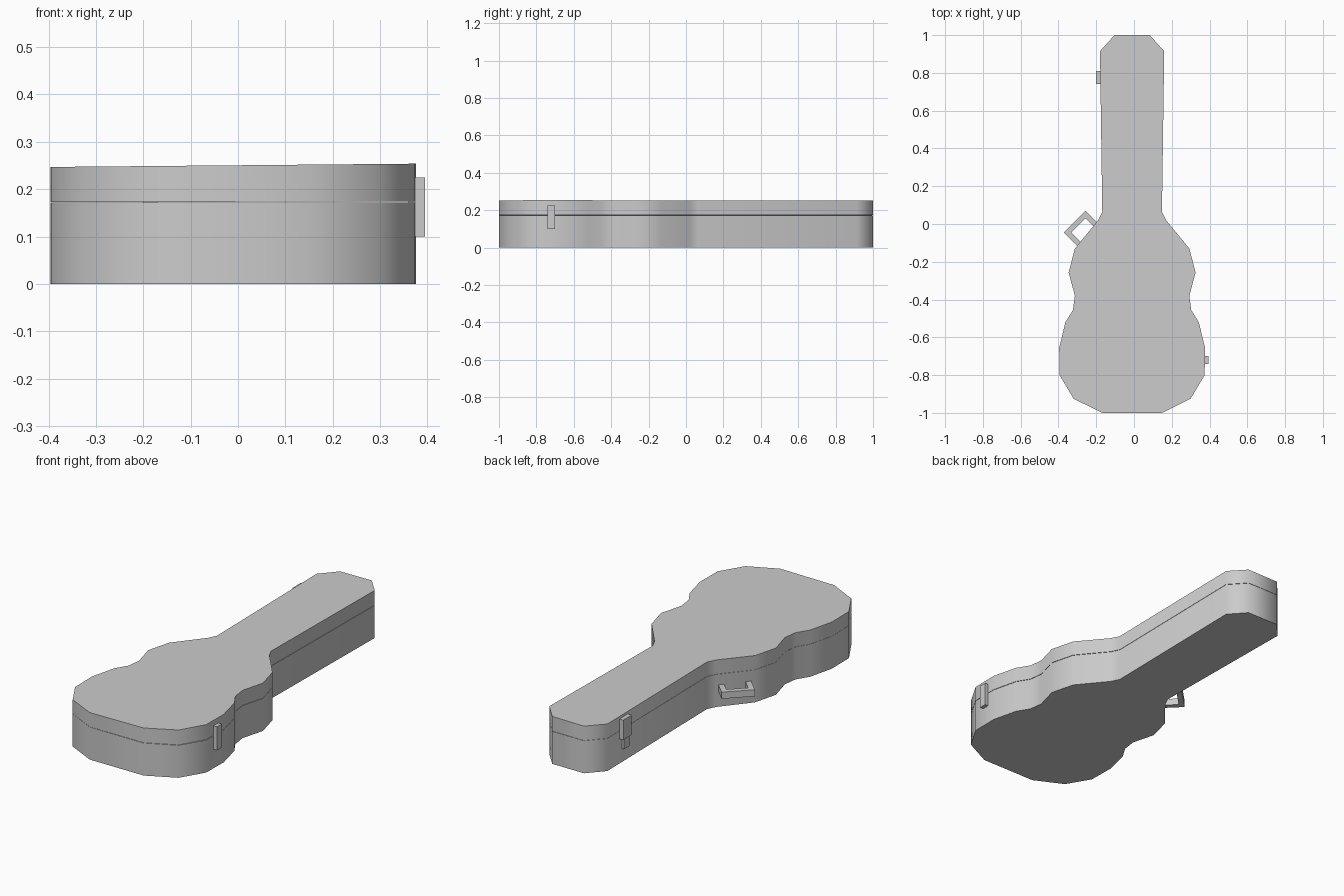
import bpy, bmesh, math
from mathutils import Matrix, Vector

cube = bpy.data.objects.get("Cube")
if cube:
    bpy.data.objects.remove(cube, do_unlink=True)

grey = bpy.data.materials.new("light_grey")
grey.use_nodes = True
GREY = (0.6, 0.6, 0.6, 1)
grey.diffuse_color = GREY
grey.node_tree.nodes["Principled BSDF"].inputs["Base Color"].default_value = GREY

# Half outline of the case: (half width, y), from the neck end to the bottom
AXIS = -0.01
HALF = [(0.093, 1.0), (0.17, 0.915), (0.158, 0.065), (0.18, 0.02), (0.303, -0.13),
        (0.336, -0.257), (0.303, -0.38), (0.313, -0.455), (0.353, -0.52),
        (0.386, -0.655), (0.384, -0.80), (0.31, -0.925), (0.158, -1.0)]
OUTLINE = [(AXIS - w, y) for w, y in HALF] + [(AXIS + w, y) for w, y in reversed(HALF)]


def finish(name, bm, angle):
    bmesh.ops.recalc_face_normals(bm, faces=bm.faces)
    mesh = bpy.data.meshes.new(name)
    bm.to_mesh(mesh)
    bm.free()
    mesh.materials.append(grey)
    obj = bpy.data.objects.new(name, mesh)
    bpy.context.collection.objects.link(obj)
    bpy.ops.object.select_all(action="DESELECT")
    obj.select_set(True)
    bpy.context.view_layer.objects.active = obj
    bpy.ops.object.shade_smooth_by_angle(angle=math.radians(angle))
    return obj


def shell(name, low, high):
    """Prism over the case outline; low and high give z for each x."""
    bm = bmesh.new()
    bottom = [bm.verts.new((x, y, low(x))) for x, y in OUTLINE]
    top = [bm.verts.new((x, y, high(x))) for x, y in OUTLINE]
    bm.faces.new(bottom)
    bm.faces.new(top)
    n = len(OUTLINE)
    for i in range(n):
        j = (i + 1) % n
        bm.faces.new((bottom[i], bottom[j], top[j], top[i]))
    return finish(name, bm, 62)


def boxes(name, parts, frame=Matrix()):
    """Several boxes, each (min corner, max corner), joined in one object."""
    bm = bmesh.new()
    for lo, hi in parts:
        lo, hi = Vector(lo), Vector(hi)
        place = Matrix.Translation((lo + hi) / 2) @ Matrix.Diagonal((*(hi - lo), 1))
        bmesh.ops.create_cube(bm, size=1, matrix=frame @ place)
    return finish(name, bm, 30)


# Case body, and lid tilted slightly open over a thin seam
shell("case_base", lambda x: 0, lambda x: 0.172)
shell("case_lid", lambda x: 0.1735 + 0.002 * x, lambda x: 0.2505 + 0.009 * x)

# Latch on the wide end
boxes("body_latch", [((0.36, -0.74, 0.10), (0.395, -0.70, 0.225))])

# Latch on the neck: wide flap and narrower catch
boxes("neck_latch", [((-0.20, 0.74, 0.13), (-0.17, 0.81, 0.235)),
                     ((-0.19, 0.745, 0.07), (-0.17, 0.79, 0.13))])

# Carrying handle: local x runs along the bar, local y points at the case wall
frame = Matrix.Translation((-0.3145, 0.0125, 0.0)) @ Matrix.Rotation(math.radians(-135), 4, "Z")
frame = frame @ Matrix.Diagonal((1, -1, 1, 1)) if (frame.to_3x3() @ Vector((0, 1, 0))).x < 0 else frame
L, T, Z0, Z1 = 0.081, 0.028, 0.08, 0.115
boxes("handle", [((-L, 0, Z0), (L, T, Z1)),
                 ((-L, T, Z0), (-L + T, 0.11, Z1)),
                 ((L - T, T, Z0), (L, 0.10, Z1))], frame)
